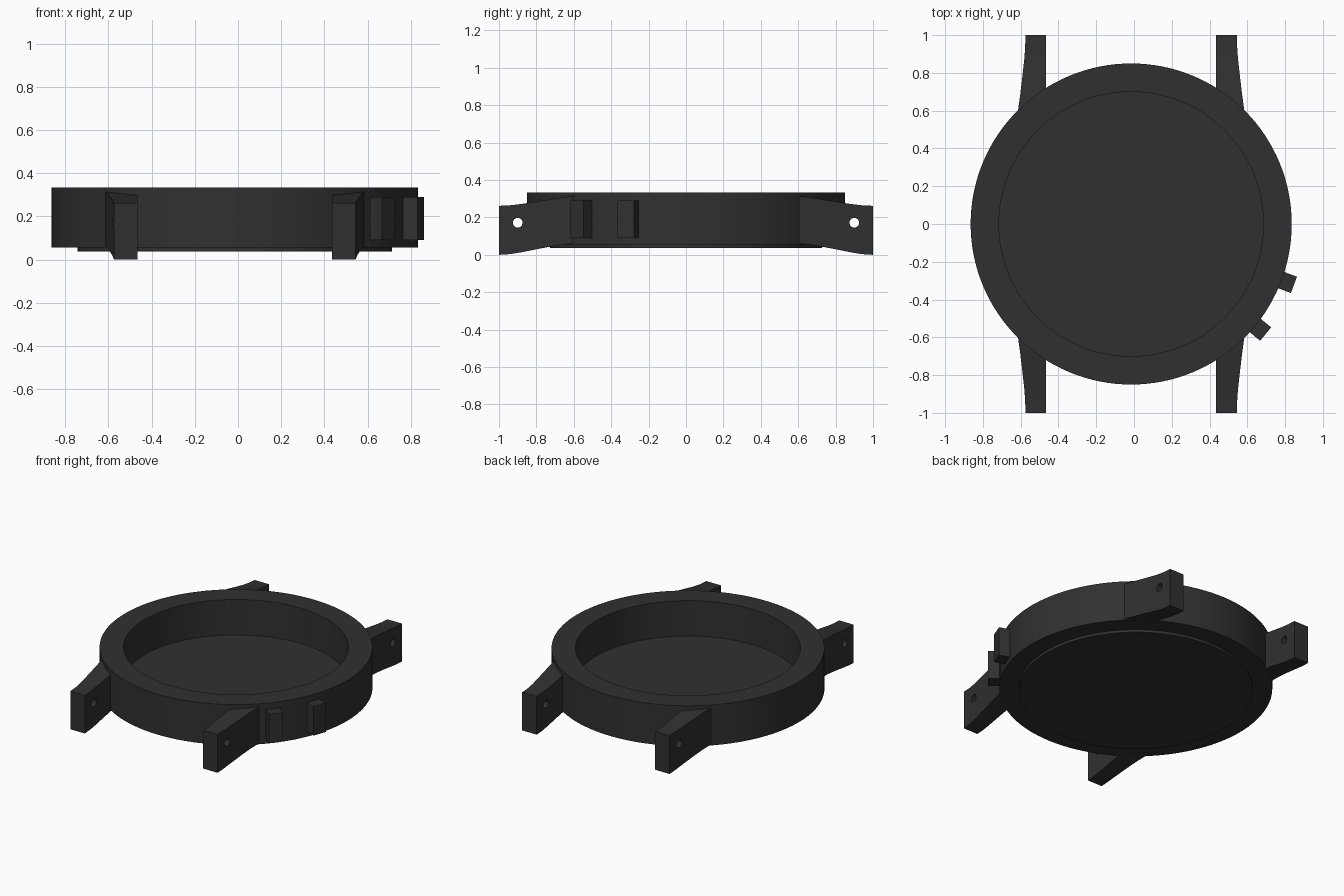
import bpy, bmesh, math
from mathutils import Matrix, Vector

if "Cube" in bpy.data.objects:
    bpy.data.objects.remove(bpy.data.objects["Cube"])

CX = -0.015  # centre of the round case

dark = bpy.data.materials.new("dark grey")
dark.use_nodes = True
colour = (0.03, 0.03, 0.03, 1)
dark.diffuse_color = colour
dark.node_tree.nodes["Principled BSDF"].inputs["Base Color"].default_value = colour


def finish(name, bm):
    bmesh.ops.recalc_face_normals(bm, faces=bm.faces)
    mesh = bpy.data.meshes.new(name)
    bm.to_mesh(mesh)
    bm.free()
    mesh.materials.append(dark)
    ob = bpy.data.objects.new(name, mesh)
    bpy.context.collection.objects.link(ob)
    return ob


def select(ob):
    bpy.ops.object.select_all(action='DESELECT')
    ob.select_set(True)
    bpy.context.view_layer.objects.active = ob


def smooth(ob):
    select(ob)
    bpy.ops.object.shade_smooth_by_angle(angle=math.radians(25))


def lathe(name, profile):
    """Revolve (radius, z) points around the case axis."""
    bm = bmesh.new()
    verts = [bm.verts.new((r, 0, z)) for r, z in profile]
    edges = [bm.edges.new(pair) for pair in zip(verts, verts[1:])]
    bmesh.ops.spin(bm, geom=verts + edges, cent=(0, 0, 0), axis=(0, 0, 1),
                   angle=math.tau, steps=128, use_merge=True)
    bmesh.ops.remove_doubles(bm, verts=bm.verts, dist=0.0005)
    bmesh.ops.translate(bm, verts=bm.verts, vec=(CX, 0, 0))
    ob = finish(name, bm)
    smooth(ob)
    return ob


# Round case with a deep open cavity, and the thin back plate below
lathe("case", [(0, 0.055), (0.85, 0.055), (0.85, 0.333),
               (0.70, 0.333), (0.70, 0.09), (0, 0.09)])
lathe("back_plate", [(0, 0.06), (0.728, 0.06), (0.728, 0.037), (0, 0.037)])

# Lug stations: y, outer x, bottom z, top z
STATIONS = [(0.58, 0.602, 0.065, 0.317), (0.68, 0.588, 0.052, 0.304),
            (0.78, 0.576, 0.034, 0.288), (0.88, 0.565, 0.014, 0.272),
            (0.94, 0.561, 0.004, 0.265), (1.0, 0.56, 0.0, 0.262)]


def lug(name, sx, sy):
    bm = bmesh.new()
    rings = []
    for y, outer, low, high in STATIONS:
        corners = [(0.45, low), (outer, low), (outer, high), (0.45, high)]
        rings.append([bm.verts.new((CX + sx * x, sy * y, z)) for x, z in corners])
    for a, b in zip(rings, rings[1:]):
        for i in range(4):
            j = (i + 1) % 4
            bm.faces.new((a[i], a[j], b[j], b[i]))
    bm.faces.new(rings[0])
    bm.faces.new(rings[-1])
    ob = finish(name, bm)

    # Drill the spring bar hole
    bm = bmesh.new()
    place = Matrix.Translation((CX + sx * 0.5, sy * 0.9, 0.172)) @ Matrix.Rotation(math.pi / 2, 4, 'Y')
    bmesh.ops.create_cone(bm, cap_ends=True, segments=24, radius1=0.026,
                          radius2=0.026, depth=0.4, matrix=place)
    cutter = finish("hole_cutter", bm)
    cutter.hide_render = True
    mod = ob.modifiers.new("hole", 'BOOLEAN')
    mod.operation = 'DIFFERENCE'
    mod.solver = 'EXACT'
    mod.object = cutter
    select(ob)
    bpy.ops.object.modifier_apply(modifier=mod.name)
    bpy.data.objects.remove(cutter)
    smooth(ob)


for side, sx in (("left", 1), ("right", -1)):
    for end, sy in (("front", -1), ("back", 1)):
        lug(f"{end}_{side}_lug", sx, sy)

# Two side buttons pointing outwards from the case
for name, angle in (("upper_button", -20.5), ("lower_button", -39.3)):
    bm = bmesh.new()
    place = (Matrix.Translation((CX, 0, 0.19))
             @ Matrix.Rotation(math.radians(angle), 4, 'Z')
             @ Matrix.Translation((0.85, 0, 0))
             @ Matrix.Diagonal(Vector((0.14, 0.092, 0.2, 1))))
    bmesh.ops.create_cube(bm, size=1, matrix=place)
    finish(name, bm)
